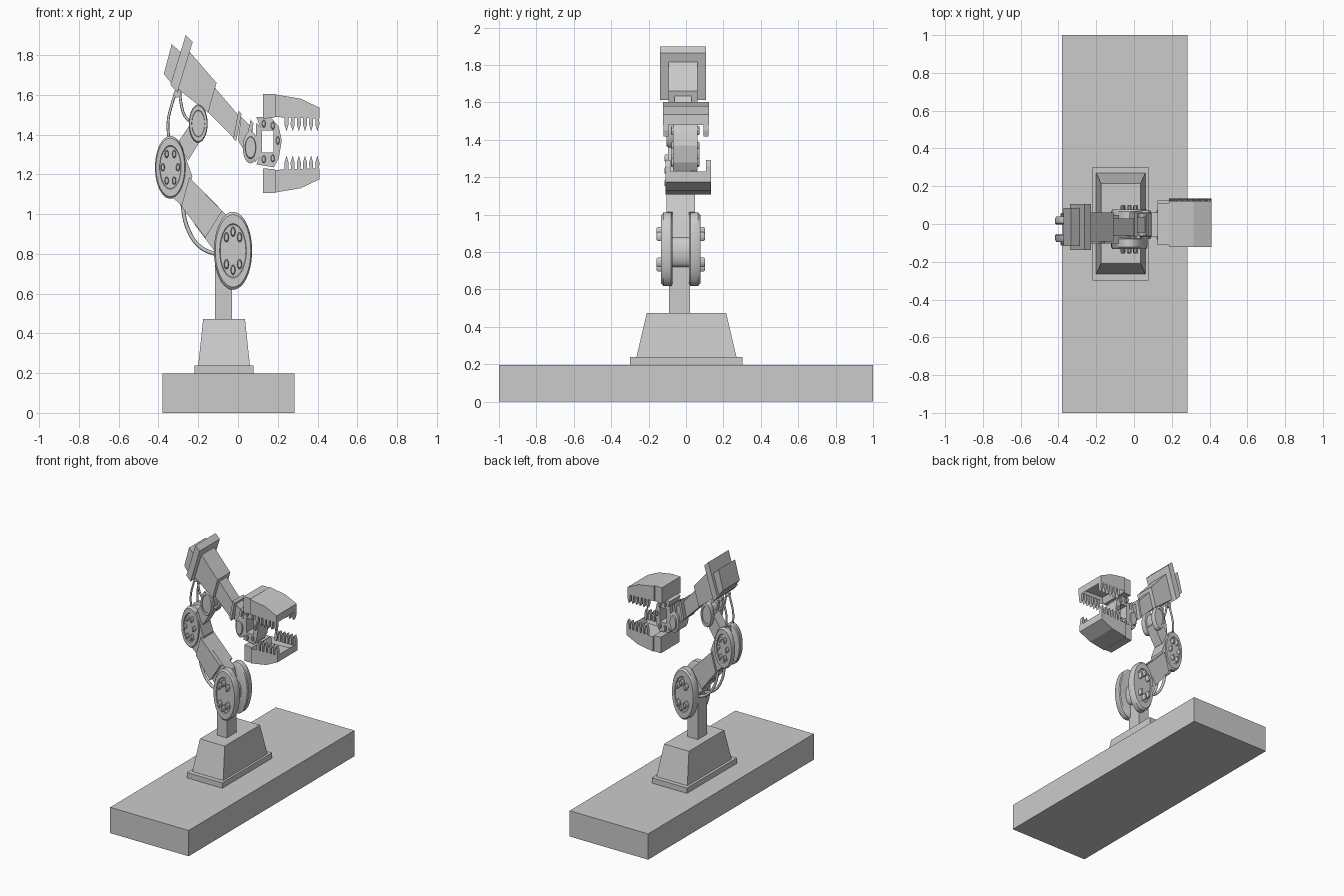
import bpy, bmesh
from math import sin, cos, pi

cube = bpy.data.objects.get("Cube")
if cube:
    bpy.data.objects.remove(cube, do_unlink=True)

grey = bpy.data.materials.new("machine_grey")
grey.use_nodes = True
grey.diffuse_color = (0.6, 0.6, 0.6, 1)
grey.node_tree.nodes["Principled BSDF"].inputs["Base Color"].default_value = (0.6, 0.6, 0.6, 1)
YC = -0.028  # middle plane of the arm


def finish(name, bm, smooth=False):
    bmesh.ops.recalc_face_normals(bm, faces=bm.faces)
    mesh = bpy.data.meshes.new(name)
    bm.to_mesh(mesh)
    bm.free()
    mesh.materials.append(grey)
    ob = bpy.data.objects.new(name, mesh)
    bpy.context.collection.objects.link(ob)
    if smooth:
        bpy.ops.object.select_all(action='DESELECT')
        ob.select_set(True)
        bpy.context.view_layer.objects.active = ob
        bpy.ops.object.shade_smooth_by_angle(angle=0.6)


def bridge(bm, rings):
    """Skin a list of equal closed rings and cap both ends."""
    loops = [[bm.verts.new(p) for p in ring] for ring in rings]
    n = len(loops[0])
    for a, b in zip(loops, loops[1:]):
        for i in range(n):
            bm.faces.new((a[i], a[(i + 1) % n], b[(i + 1) % n], b[i]))
    bm.faces.new(loops[0])
    bm.faces.new(loops[-1])


def prism(name, outline, y0, y1):
    """Extrude an x-z outline along y."""
    bm = bmesh.new()
    bridge(bm, [[(x, y, z) for x, z in outline] for y in (y0, y1)])
    finish(name, bm)


def frustum(name, low, high, z0, z1):
    """Box between two rectangles given as x0, x1, y0, y1."""
    bm = bmesh.new()
    bridge(bm, [[(r[0], r[2], z), (r[1], r[2], z), (r[1], r[3], z), (r[0], r[3], z)]
                for r, z in ((low, z0), (high, z1))])
    finish(name, bm)


def oval(x, z, rx, rz, y, n):
    return [(x + rx * cos(2 * pi * i / n), y, z + rz * sin(2 * pi * i / n)) for i in range(n)]


def disc(name, x, z, rz, profile, n=40, ratio=0.49):
    """Oval turned part: profile is a list of (radius factor, y)."""
    bm = bmesh.new()
    bridge(bm, [oval(x, z, rz * ratio * f, rz * f, y, n) for f, y in profile])
    finish(name, bm, True)


def joint(name, x, z, rz, inner, outer, bolt_angles):
    """Pair of bevelled wheels with a sunken face and a ring of bolts."""
    for side, s in (("right", -1), ("left", 1)):
        def at(d):
            return YC + s * d
        disc(f"{name}_wheel_{side}", x, z, rz,
             [(0.94, at(inner)), (1, at(inner + 0.006)), (1, at(outer - 0.012)), (0.93, at(outer)),
              (0.7, at(outer)), (0.67, at(outer - 0.005))])
        for i, deg in enumerate(bolt_angles):
            a = deg * pi / 180
            disc(f"{name}_bolt_{side}_{i + 1}", x + rz * 0.24 * cos(a), z + rz * 0.49 * sin(a), rz * 0.13,
                 [(1, at(outer - 0.01)), (1, at(outer + rz * 0.09)), (0.7, at(outer + rz * 0.12))], 10)


def hose(name, y, path, radius):
    """Round tube along a smooth x-z path."""
    cu = bpy.data.curves.new(name, 'CURVE')
    cu.dimensions = '3D'
    cu.bevel_depth = radius
    cu.bevel_resolution = 2
    cu.use_fill_caps = True
    sp = cu.splines.new('BEZIER')
    sp.bezier_points.add(len(path) - 1)
    for bp, (x, z) in zip(sp.bezier_points, path):
        bp.co = (x, y, z)
        bp.handle_left_type = bp.handle_right_type = 'AUTO'
    cu.materials.append(grey)
    bpy.context.collection.objects.link(bpy.data.objects.new(name, cu))


# Ground slab, pedestal and post
slab = (-0.38, 0.283, -1, 1)
frustum("floor_slab", slab, slab, 0, 0.197)
flange = (-0.22, 0.077, -0.3, 0.303)
frustum("pedestal_flange", flange, flange, 0.197, 0.238)
frustum("pedestal", (-0.2, 0.06, -0.265, 0.27), (-0.175, 0.035, -0.21, 0.215), 0.238, 0.473)
post = (-0.115, -0.03, -0.092, 0.022)
frustum("post", post, post, 0.473, 0.83)

# Shoulder and lower arm
joint("shoulder", -0.025, 0.815, 0.196, 0.045, 0.105, (45, 90, 135, 225, 270, 315))
disc("shoulder_axle", -0.025, 0.8, 0.08, [(1, YC - 0.06), (1, YC + 0.06)], 24)
prism("lower_arm_core", [(-0.16, 1.1), (-0.04, 0.975), (0, 0.79), (-0.1, 0.79), (-0.22, 0.95)],
      YC - 0.045, YC + 0.045)
prism("lower_arm", [(-0.245, 1.185), (-0.08, 1.015), (-0.165, 0.88), (-0.285, 1.04)],
      YC - 0.075, YC + 0.075)

# Elbow and the link above it
joint("elbow", -0.34, 1.235, 0.158, 0.026, 0.068, range(0, 360, 60))
prism("elbow_housing", [(-0.34, 1.38), (-0.29, 1.36), (-0.23, 1.19), (-0.28, 1.04), (-0.37, 1.12)],
      YC - 0.06, YC + 0.06)
prism("elbow_link", [(-0.303, 1.36), (-0.22, 1.48), (-0.17, 1.4), (-0.25, 1.27)],
      YC - 0.04, YC + 0.04)
joint("upper_joint", -0.2, 1.455, 0.096, 0.035, 0.075, ())
disc("upper_joint_axle", -0.2, 1.455, 0.06, [(1, YC - 0.07), (1, YC + 0.07)], 24)

# Upper arm with its rear plates
y = YC + 0.012
prism("rear_plate", [(-0.333, 1.855), (-0.285, 1.81), (-0.325, 1.645), (-0.373, 1.705)], y - 0.1, y + 0.1)
prism("wide_plate", [(-0.263, 1.9), (-0.228, 1.865), (-0.305, 1.612), (-0.34, 1.65)], y - 0.122, y + 0.122)
prism("upper_arm_block", [(-0.243, 1.815), (-0.108, 1.66), (-0.15, 1.51), (-0.31, 1.635)], y - 0.077, y + 0.077)
prism("upper_arm_taper", [(-0.12, 1.64), (0, 1.5), (-0.015, 1.375), (-0.15, 1.51)], y - 0.045, y + 0.045)

# Wrist collars and pivot
Y = y + 0.012
prism("wrist_collar_rear", [(0.003, 1.52), (0.018, 1.505), (-0.01, 1.365), (-0.024, 1.38)], Y - 0.065, Y + 0.065)
prism("wrist_neck", [(0.015, 1.49), (0.075, 1.43), (0.05, 1.29), (0, 1.37)], Y - 0.04, Y + 0.04)
prism("wrist_collar_front", [(0.064, 1.475), (0.078, 1.455), (0.045, 1.31), (0.03, 1.33)], Y - 0.06, Y + 0.06)
disc("wrist_pivot", 0.063, 1.335, 0.08,
     [(0.65, Y - 0.075), (0.7, Y - 0.065), (1, Y - 0.06), (1, Y + 0.06), (0.7, Y + 0.065), (0.65, Y + 0.075)], 28)

# Open frame carrying the jaws: four bars around a window, on both sides
bars = {
    "top": [(0.092, 1.487), (0.165, 1.487), (0.205, 1.44), (0.18, 1.42), (0.12, 1.42)],
    "bottom": [(0.092, 1.25), (0.12, 1.31), (0.18, 1.31), (0.205, 1.28), (0.18, 1.235)],
    "rear": [(0.092, 1.46), (0.12, 1.43), (0.12, 1.3), (0.085, 1.26)],
    "front": [(0.178, 1.425), (0.205, 1.44), (0.22, 1.37), (0.205, 1.28), (0.178, 1.31)],
}
for part, outline in bars.items():
    for side, s in (("right", -1), ("left", 1)):
        prism(f"jaw_frame_{part}_{side}", outline, Y + s * 0.035, Y + s * 0.065)
    prism(f"jaw_frame_{part}_core", outline, Y - 0.038, Y + 0.038)
for i, (bx, bz) in enumerate([(0.13, 1.455), (0.175, 1.445), (0.13, 1.275), (0.175, 1.28), (0.2, 1.37)]):
    disc(f"frame_bolt_{i + 1}", bx, bz, 0.02,
         [(0.7, Y - 0.077), (1, Y - 0.073), (1, Y + 0.073), (0.7, Y + 0.077)], 10)


def jaw(name, flip, yc):
    """Hollow jaw with a row of pointed teeth on each long edge; flip mirrors it in height."""
    def h(z):
        return flip * z + 1.355
    hw = 0.122
    prism(f"{name}_mount", [(0.125, h(0.248)), (0.187, h(0.248)), (0.187, h(0.13)), (0.125, h(0.125))],
          yc - hw + 0.01, yc + hw - 0.01)
    bm = bmesh.new()
    outline = [(0.185, 0.247), (0.315, 0.225), (0.41, 0.18), (0.41, 0.125), (0.185, 0.133)]
    bridge(bm, [[(x, yy, h(z)) for x, z in outline] for yy in (yc - hw, yc + hw)])
    bmesh.ops.recalc_face_normals(bm, faces=bm.faces)
    mouth = [f for f in bm.faces if f.normal.z * flip < -0.9]
    bmesh.ops.inset_individual(bm, faces=mouth, thickness=0.022, depth=-0.045)
    finish(f"{name}_shell", bm)
    for side, s in (("right", -1), ("left", 1)):
        for i in range(6):
            x = 0.244 + i * 0.031
            prism(f"{name}_tooth_{side}_{i + 1}",
                  [(x - 0.009, h(0.14)), (x + 0.009, h(0.14)), (x + 0.01, h(0.095)),
                   (x, h(0.062)), (x - 0.01, h(0.095))],
                  yc + s * (hw - 0.028), yc + s * (hw - 0.001))


jaw("upper_jaw", 1, 0)
jaw("lower_jaw", -1, 0.012)

# Hoses on both sides of the arm
for side, s in (("right", -1), ("left", 1)):
    y = YC + s * 0.04
    hose(f"lower_hose_{side}", y, [(-0.285, 1.08), (-0.25, 0.92), (-0.19, 0.835), (-0.09, 0.79)], 0.01)
    hose(f"rear_hose_{side}", y, [(-0.345, 1.36), (-0.352, 1.46), (-0.33, 1.56), (-0.295, 1.66)], 0.007)
    hose(f"front_hose_{side}", y, [(-0.295, 1.65), (-0.285, 1.55), (-0.265, 1.49), (-0.22, 1.45)], 0.007)
    disc(f"hose_clip_{side}", -0.308, 1.605, 0.02, [(1, y - 0.012), (1, y + 0.012)], 12, 0.8)
